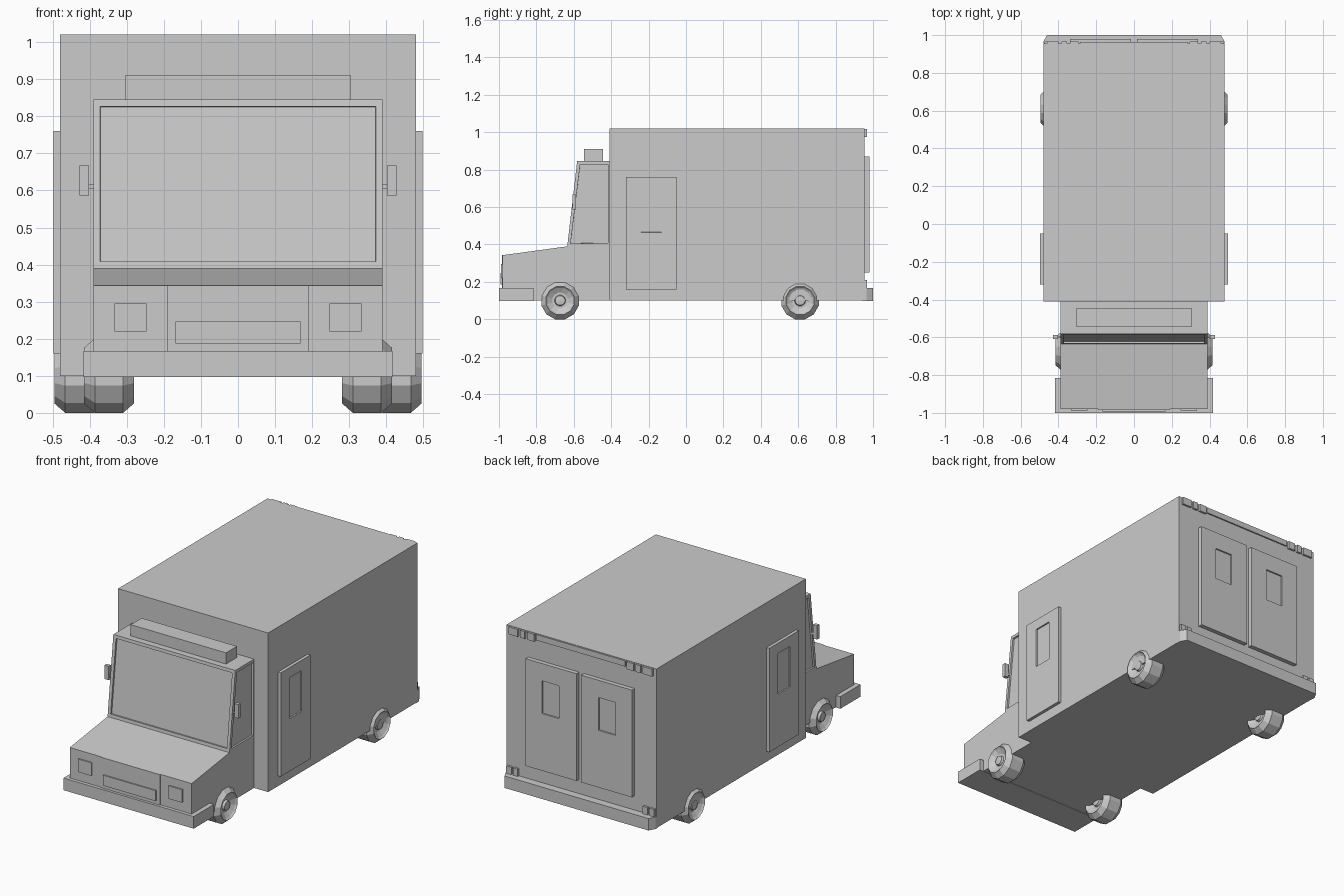
import bpy, bmesh, math
from mathutils import Vector

if "Cube" in bpy.data.objects:
    bpy.data.objects.remove(bpy.data.objects["Cube"])


def finish(name, bm, mirror=False):
    bmesh.ops.recalc_face_normals(bm, faces=bm.faces)
    me = bpy.data.meshes.new(name)
    bm.to_mesh(me)
    bm.free()
    ob = bpy.data.objects.new(name, me)
    bpy.context.collection.objects.link(ob)
    if mirror:
        ob.modifiers.new("mirror", 'MIRROR').use_axis[0] = True
    return ob


def box(name, x, y, z, mirror=False):
    bm = bmesh.new()
    bmesh.ops.create_cube(bm, size=1)
    for v in bm.verts:
        v.co = [(r[0] + r[1]) / 2 + c * (r[1] - r[0]) for c, r in zip(v.co, (x, y, z))]
    return finish(name, bm, mirror)


def prism(pts, start, direction):
    """Closed extrusion of a 3D outline builder along a direction."""
    bm = bmesh.new()
    face = bm.faces.new([bm.verts.new(start(a, b)) for a, b in pts])
    new = bmesh.ops.extrude_face_region(bm, geom=[face], use_keep_orig=True)['geom']
    bmesh.ops.translate(bm, vec=direction, verts=[g for g in new if isinstance(g, bmesh.types.BMVert)])
    bmesh.ops.recalc_face_normals(bm, faces=bm.faces)
    return bm


def side_prism(pts, half):
    return prism(pts, lambda a, b: (-half, a, b), Vector((2 * half, 0, 0)))


def door(name, u, v, w, win_u, win_v, place):
    """Slab with a sunken window; place maps (u, v, w) into the model."""
    bm = bmesh.new()
    bmesh.ops.create_cube(bm, size=1)
    for p in bm.verts:
        p.co = [(r[0] + r[1]) / 2 + c * (r[1] - r[0]) for c, r in zip(p.co, (u, v, w))]
    bm.normal_update()
    face = max(bm.faces, key=lambda f: f.normal.z)
    mid = face.calc_center_median()
    bmesh.ops.inset_individual(bm, faces=[face], thickness=0.01)
    for p in face.verts:
        p.co.x = win_u[p.co.x > mid.x]
        p.co.y = win_v[p.co.y > mid.y]
    bm.normal_update()
    bmesh.ops.inset_individual(bm, faces=[face], thickness=0.001, depth=-0.008)
    for p in bm.verts:
        p.co = place(*p.co)
    return finish(name, bm, True)


def wheel(name, cx, cy, r=0.104, sides=12):
    cz = r * math.cos(math.pi / sides)
    half = [(0.058, 0), (0.055, 0.026), (0.042, 0.030), (0.042, 0.043),
            (0.058, 0.070), (0.067, 0.078), (0.038, r)]
    profile = half + [(-x, q) for x, q in reversed(half)]
    bm = bmesh.new()
    vs = [bm.verts.new((cx + x, cy + q * math.sin(math.pi / sides),
                        cz - q * math.cos(math.pi / sides))) for x, q in profile]
    edges = [bm.edges.new(e) for e in zip(vs, vs[1:])]
    bmesh.ops.spin(bm, geom=vs + edges, cent=(cx, cy, cz), axis=(1, 0, 0),
                   angle=2 * math.pi, steps=sides)
    bmesh.ops.remove_doubles(bm, verts=bm.verts, dist=0.0005)
    return finish(name, bm, True)


# Cargo body
box("cargo_body", (-0.48, 0.48), (-0.41, 0.955), (0.10, 1.02))

# Hood and lower cab
finish("cab_lower", side_prism([(-0.98, 0.10), (-0.98, 0.343), (-0.635, 0.39),
                                (-0.40, 0.39), (-0.40, 0.10)], 0.39))

# Upper cab with sunken windshield and side windows
bm = side_prism([(-0.635, 0.39), (-0.582, 0.845), (-0.40, 0.845), (-0.40, 0.39)], 0.39)
sides = [f for f in bm.faces if abs(f.normal.x) > 0.9]
front = [f for f in bm.faces if f.normal.y < -0.9]
bmesh.ops.inset_individual(bm, faces=front, thickness=0.026)
bmesh.ops.inset_individual(bm, faces=sides, thickness=0.024)
bmesh.ops.inset_individual(bm, faces=front + sides, thickness=0.0005, depth=-0.010)
finish("cab_upper", bm)

# Roof light bar
box("light_bar", (-0.305, 0.305), (-0.545, -0.445), (0.84, 0.91))

# Front face
box("front_panel", (-0.19, 0.19), (-0.985, -0.97), (0.12, 0.343))
box("grille", (-0.168, 0.168), (-0.993, -0.97), (0.187, 0.247))
box("headlight", (0.247, 0.333), (-0.988, -0.97), (0.22, 0.295), True)
box("front_bumper", (-0.417, 0.417), (-1.0, -0.815), (0.097, 0.167))

# Wing mirrors
box("wing_mirror", (0.402, 0.428), (-0.608, -0.588), (0.587, 0.667), True)
box("mirror_arm", (0.38, 0.405), (-0.602, -0.592), (0.605, 0.617), True)

# Side and rear doors
door("side_door", (-0.32, -0.05), (0.16, 0.76), (0.47, 0.498),
     (-0.24, -0.13), (0.465, 0.70), lambda u, v, w: (w, u, v))
door("rear_door", (0.015, 0.34), (0.25, 0.87), (0.945, 0.98),
     (0.125, 0.235), (0.58, 0.77), lambda u, v, w: (u, w, v))

# Rear marker lights along the roof edge and above the bumper
for i, x in enumerate([(0.40, 0.46), (0.355, 0.385), (0.295, 0.34)]):
    box(f"roof_marker_{i + 1}", x, (0.945, 0.967), (0.975, 1.018), True)
box("roof_marker_rail", (-0.285, 0.285), (0.945, 0.963), (0.985, 1.018))
for i, x in enumerate([(0.44, 0.473), (0.40, 0.43)]):
    box(f"tail_light_{i + 1}", x, (0.945, 0.967), (0.16, 0.21), True)

# Rear bumper with cut corners
bumper = [(-0.48, 0.94), (-0.48, 0.965), (-0.46, 1.0), (0.46, 1.0), (0.48, 0.965), (0.48, 0.94)]
finish("rear_bumper", prism(bumper, lambda a, b: (a, b, 0.098), Vector((0, 0, 0.069))))

# Wheels
wheel("front_wheel", 0.348, -0.673)
wheel("rear_wheel", 0.428, 0.61)
